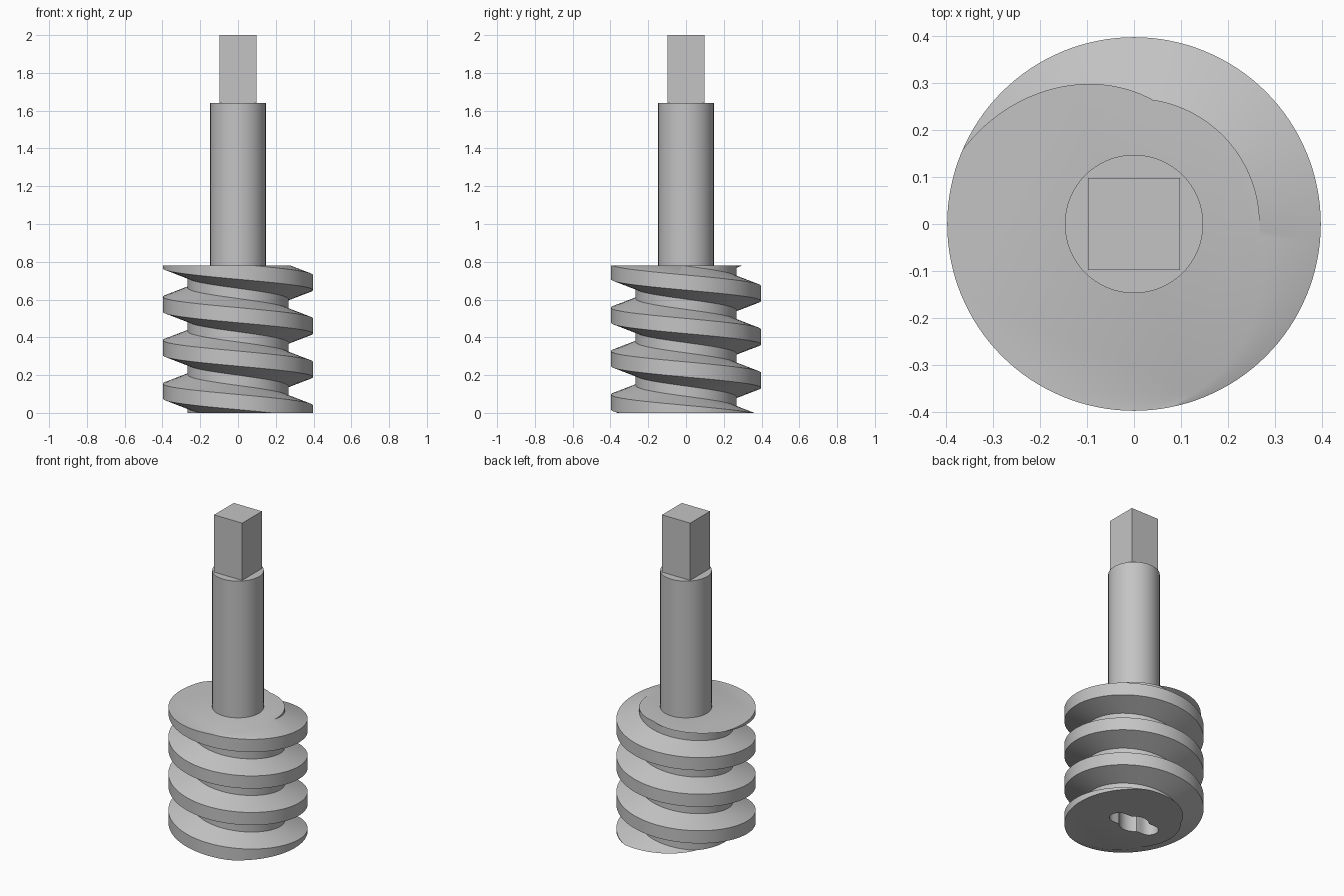
import bpy, bmesh
from math import sin, cos, pi, sqrt

if "Cube" in bpy.data.objects:
    bpy.data.objects.remove(bpy.data.objects["Cube"], do_unlink=True)

steel = bpy.data.materials.new("grey steel")
steel.use_nodes = True
steel.diffuse_color = (0.55, 0.55, 0.55, 1)
steel.node_tree.nodes["Principled BSDF"].inputs["Base Color"].default_value = steel.diffuse_color


def finish(name, bm, smooth=True):
    bmesh.ops.recalc_face_normals(bm, faces=bm.faces)
    mesh = bpy.data.meshes.new(name)
    bm.to_mesh(mesh)
    bm.free()
    mesh.materials.append(steel)
    obj = bpy.data.objects.new(name, mesh)
    bpy.context.collection.objects.link(obj)
    bpy.ops.object.select_all(action='DESELECT')
    obj.select_set(True)
    bpy.context.view_layer.objects.active = obj
    if smooth:
        bpy.ops.object.shade_smooth_by_angle()
    return obj


def prism(name, outline, z0, z1, smooth=True):
    bm = bmesh.new()
    rings = [[bm.verts.new((x, y, z)) for x, y in outline] for z in (z0, z1)]
    n = len(outline)
    for i in range(n):
        j = (i + 1) % n
        bm.faces.new((rings[0][i], rings[0][j], rings[1][j], rings[1][i]))
    for ring in rings:
        bm.faces.new(ring)
    return finish(name, bm, smooth)


# Worm: left-handed helical sheet with a trapezoid tooth, trimmed top and bottom
PITCH, CREST, ROOT = 0.23, 0.397, 0.267
HEIGHT, STEPS, TURNS = 0.78, 128, 8
tooth = [(-0.088, ROOT), (-0.04, CREST), (0.04, CREST), (0.088, ROOT)]
bm = bmesh.new()
columns = []
for s in range(STEPS):
    a = 2 * pi * s / STEPS
    base = 0.69 - PITCH * (s / STEPS + 4)
    columns.append([bm.verts.new((r * cos(a), r * sin(a), base + PITCH * t + dz))
                    for t in range(TURNS) for dz, r in tooth])
for s in range(STEPS):
    left = columns[s]
    right = columns[(s + 1) % STEPS]
    shift = 0
    if s == STEPS - 1:          # the seam joins the next turn down
        left, shift = left[4:], 0
    for k in range(min(len(left), len(right)) - 1):
        bm.faces.new((left[k], right[k], right[k + 1], left[k + 1]))
for z, direction in ((0, -1), (HEIGHT, 1)):
    cut = bmesh.ops.bisect_plane(bm, geom=bm.verts[:] + bm.edges[:] + bm.faces[:],
                                 plane_co=(0, 0, z), plane_no=(0, 0, direction),
                                 clear_outer=True)
    rim = [e for e in cut["geom_cut"] if isinstance(e, bmesh.types.BMEdge)]
    bmesh.ops.contextual_create(bm, geom=rim)
worm = finish("worm_thread", bm, smooth=False)


# Keyed socket in the underside: round bore with two rounded side slots
def socket_radius(a, bore=0.085, centre=0.11, half=0.055):
    c, s = abs(cos(a)), abs(sin(a))
    if half * c > centre * s:
        return max(bore, centre * c + sqrt(max(0, half ** 2 - (centre * s) ** 2)))
    return max(bore, half / s)


angles = [2 * pi * i / 96 for i in range(96)]
cutter = prism("socket_cutter", [(socket_radius(a) * cos(a), socket_radius(a) * sin(a))
                                 for a in angles], -0.1, 0.4)
cutter.hide_render = True
bpy.context.view_layer.objects.active = worm
mod = worm.modifiers.new("socket", 'BOOLEAN')
mod.operation, mod.solver, mod.object = 'DIFFERENCE', 'EXACT', cutter
bpy.ops.object.modifier_apply(modifier=mod.name)
bpy.data.objects.remove(cutter, do_unlink=True)
bpy.ops.object.select_all(action='DESELECT')
worm.select_set(True)
bpy.ops.object.shade_smooth_by_angle()

# Round shaft and square drive end
prism("shaft", [(0.147 * cos(a), 0.147 * sin(a)) for a in angles], HEIGHT, 1.64)
h = 0.098
prism("square_drive", [(-h, -h), (h, -h), (h, h), (-h, h)], 1.64, 2.0, smooth=False)
